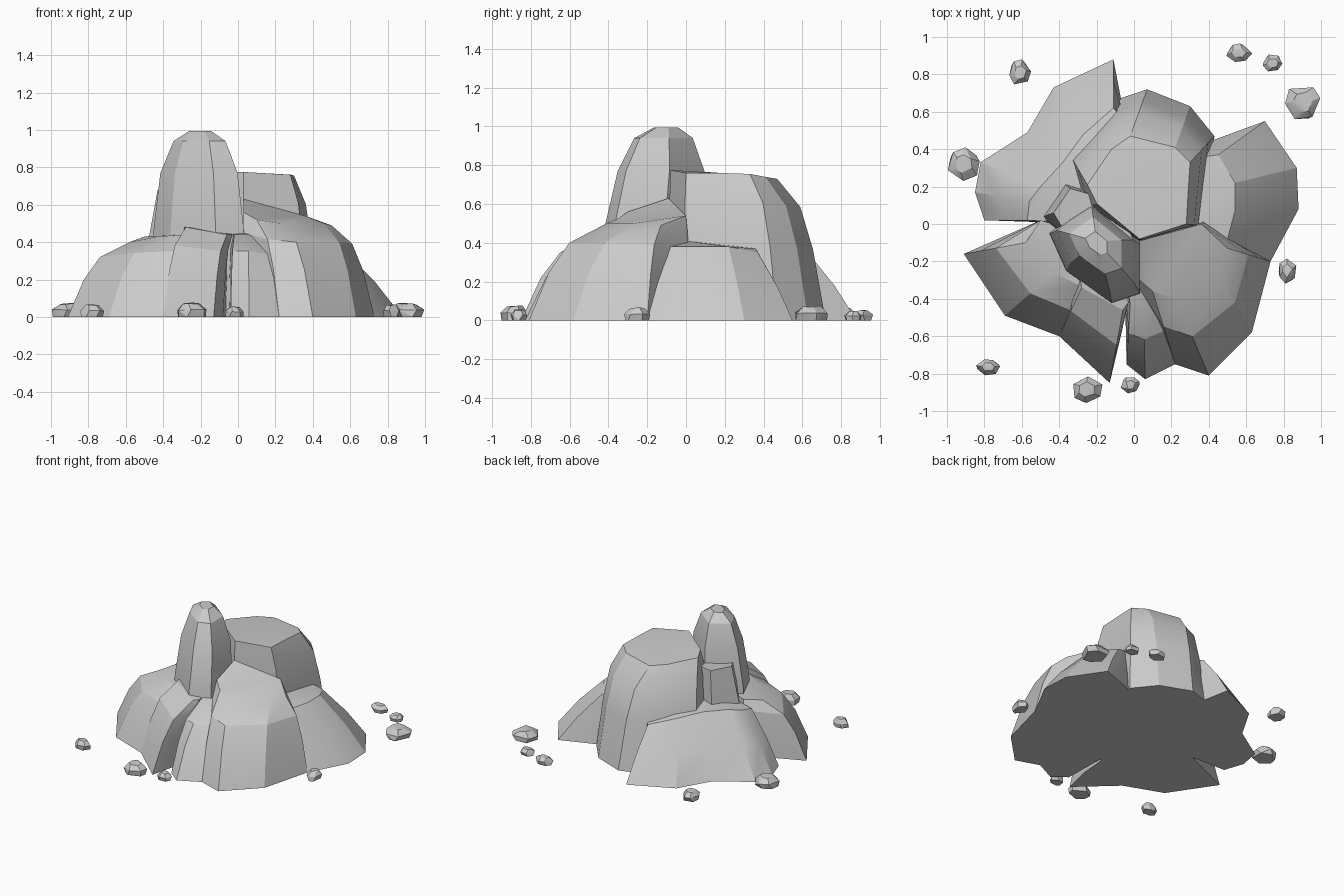
import bpy, bmesh, math, random
from mathutils import Vector

random.seed(4)


def finish(bm, name):
    bmesh.ops.recalc_face_normals(bm, faces=bm.faces)
    mesh = bpy.data.meshes.new(name)
    bm.to_mesh(mesh)
    bm.free()
    obj = bpy.data.objects.new(name, mesh)
    bpy.context.collection.objects.link(obj)
    bpy.context.view_layer.objects.active = obj
    obj.select_set(True)
    bpy.ops.object.shade_smooth_by_angle(angle=math.radians(24))
    obj.select_set(False)
    return obj


def skin(name, rings):
    """Bridge equal rings of points and cap both ends."""
    bm = bmesh.new()
    rows = [[bm.verts.new(p) for p in ring] for ring in rings]
    n = len(rows[0])
    for a, b in zip(rows, rows[1:]):
        for i in range(n):
            j = (i + 1) % n
            bm.faces.new((a[i], a[j], b[j], b[i]))
    caps = [bm.faces.new(rows[0][::-1]), bm.faces.new(rows[-1])]
    bmesh.ops.triangulate(bm, faces=caps)
    return finish(bm, name)


def lobe(name, pairs, profile=((0.5, 0.26), (0.8, 0.52))):
    """Each pair is foot x, y then shoulder x, y, z; the profile bulges between."""
    feet = [Vector((p[0], p[1], 0)) for p in pairs]
    tops = [Vector(p[2:]) for p in pairs]
    rings = [feet]
    for h, f in profile:
        ring = []
        for a, b in zip(feet, tops):
            q = a.lerp(b, f)
            q.z = b.z * h
            ring.append(q)
        rings.append(ring)
    return skin(name, rings + [tops])


STRAIGHT = ((0.5, 0.44),)

# Tall flat-topped block at the back
lobe("back_mesa", [
    (0.03, -0.09, 0.03, -0.08, 0.775), (0.37, -0.01, 0.28, 0.00, 0.76),
    (0.40, 0.25, 0.29, 0.18, 0.76), (0.43, 0.47, 0.30, 0.33, 0.755),
    (0.30, 0.63, 0.22, 0.41, 0.74), (0.07, 0.72, -0.02, 0.47, 0.73),
    (-0.08, 0.67, -0.12, 0.40, 0.74), (-0.36, 0.40, -0.25, 0.21, 0.755),
    (-0.28, 0.08, -0.20, 0.11, 0.765)])

# Broad right front lobe
lobe("front_right_lobe", [
    (0.03, -0.09, 0.03, -0.09, 0.63), (0.03, -0.40, 0.03, -0.30, 0.56),
    (0.22, -0.75, 0.10, -0.36, 0.52), (0.40, -0.81, 0.23, -0.41, 0.50),
    (0.63, -0.58, 0.46, -0.27, 0.50), (0.73, -0.20, 0.50, -0.13, 0.49),
    (0.38, 0.02, 0.36, 0.00, 0.54)])

# Right lobe
lobe("right_lobe", [
    (0.30, -0.02, 0.32, 0.00, 0.41), (0.73, -0.20, 0.50, -0.08, 0.38),
    (0.88, 0.08, 0.54, 0.07, 0.38), (0.87, 0.30, 0.54, 0.22, 0.38),
    (0.70, 0.55, 0.45, 0.37, 0.35), (0.40, 0.44, 0.38, 0.36, 0.37),
    (0.20, 0.30, 0.20, 0.30, 0.40)], STRAIGHT)

# Back left lobe
lobe("back_left_lobe", [
    (-0.06, 0.62, -0.06, 0.56, 0.37), (-0.11, 0.88, -0.11, 0.62, 0.36),
    (-0.43, 0.73, -0.27, 0.48, 0.40), (-0.57, 0.49, -0.38, 0.33, 0.42),
    (-0.82, 0.33, -0.50, 0.20, 0.42), (-0.85, 0.17, -0.56, 0.12, 0.40),
    (-0.80, 0.02, -0.57, 0.02, 0.38), (-0.20, 0.00, -0.20, 0.00, 0.44),
    (0.00, 0.30, 0.00, 0.30, 0.44)], STRAIGHT)

# Left front lobe
lobe("front_left_lobe", [
    (-0.50, 0.02, -0.50, 0.02, 0.43), (-0.91, -0.16, -0.58, -0.10, 0.40),
    (-0.69, -0.49, -0.43, -0.26, 0.43), (-0.40, -0.60, -0.29, -0.33, 0.44),
    (-0.20, -0.60, -0.20, -0.36, 0.44), (-0.10, -0.10, -0.10, -0.10, 0.46)])

# Narrow buttresses in front
lobe("front_buttress", [
    (-0.33, -0.25, -0.29, -0.28, 0.48), (-0.40, -0.60, -0.28, -0.34, 0.48),
    (-0.13, -0.85, -0.06, -0.46, 0.44), (-0.08, -0.64, -0.03, -0.42, 0.44),
    (-0.05, -0.25, -0.05, -0.25, 0.46)])
lobe("front_rib", [
    (-0.05, -0.25, -0.05, -0.25, 0.46), (-0.04, -0.75, -0.02, -0.43, 0.44),
    (0.06, -0.83, 0.05, -0.42, 0.44), (0.22, -0.75, 0.12, -0.40, 0.42),
    (0.15, -0.20, 0.10, -0.20, 0.46)])

# Ledge between the spire and the block
lobe("side_ledge", [
    (-0.54, 0.02, -0.43, 0.06, 0.68), (-0.38, -0.10, -0.36, -0.06, 0.66),
    (0.00, -0.10, 0.00, -0.09, 0.65), (-0.10, 0.15, -0.10, 0.12, 0.66),
    (-0.40, 0.24, -0.34, 0.19, 0.67)], STRAIGHT)

# Pointed spire: one cross-section, shrinking and drifting upward
section = [(0.23, 0.04), (0.23, -0.22), (0.08, -0.27), (-0.16, -0.10),
           (-0.25, 0.10), (-0.17, 0.16), (-0.03, 0.25)]
levels = [(0.0, 1.1, -0.15), (0.48, 1.0, -0.15), (0.77, 0.86, -0.12),
          (0.94, 0.58, -0.11), (0.995, 0.24, -0.10)]
skin("spire", [[(-0.20 + x * s, cy + y * s, z) for x, y in section]
               for z, s, cy in levels])

# Loose stones: centre x, y, half width, half depth, height
stones = [(-0.61, 0.81, .062, .07, .07), (0.56, 0.915, .072, .05, .06),
          (0.74, 0.86, .056, .047, .05), (0.90, 0.65, .10, .10, .08),
          (-0.91, 0.32, .09, .09, .08), (0.82, -0.25, .05, .07, .07),
          (-0.78, -0.765, .064, .045, .07), (-0.25, -0.885, .085, .075, .08),
          (-0.02, -0.86, .053, .046, .06)]
for k, (x, y, w, d, h) in enumerate(stones):
    turn = random.uniform(0, 1)
    bm = bmesh.new()
    for z, s in ((0, 0.9), (0.5, 1.0), (0.97, 0.55)):
        for i in range(6):
            a = turn + (i + random.uniform(-.25, .25)) * math.tau / 6
            r = s * random.uniform(0.92, 1.04)
            px = max(-1, min(1, r * math.cos(a)))
            py = max(-1, min(1, r * math.sin(a)))
            bm.verts.new((x + w * px, y + d * py,
                          h * z * random.uniform(0.85, 1.0)))
    hull = bmesh.ops.convex_hull(bm, input=bm.verts)
    loose = [v for v in bm.verts if not v.link_faces]
    bmesh.ops.delete(bm, geom=loose, context='VERTS')
    finish(bm, f"loose_stone_{k + 1}")
